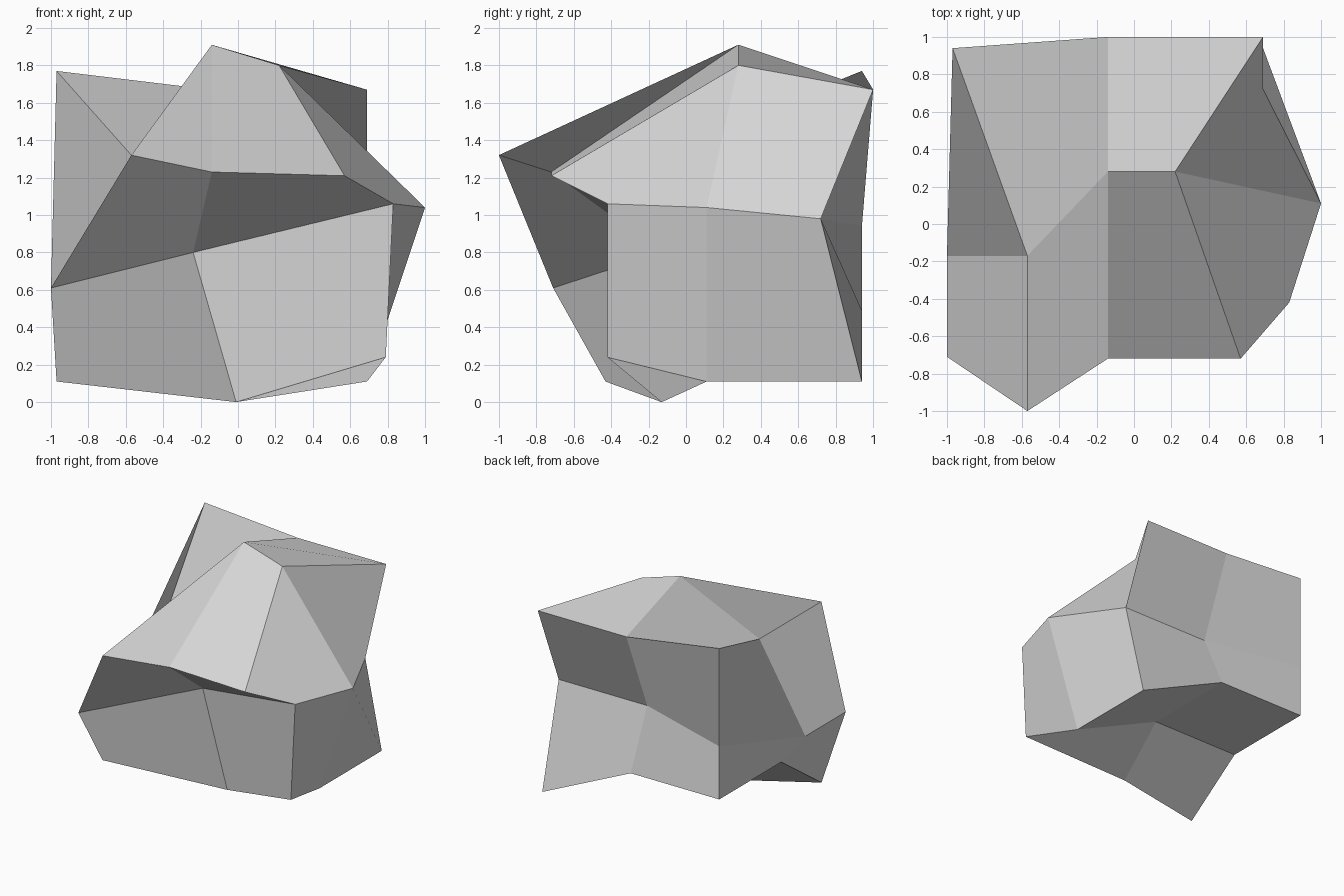
import bpy
import bmesh

default_cube = bpy.data.objects.get("Cube")
if default_cube:
    bpy.data.objects.remove(default_cube, do_unlink=True)


def make_material(name, rgb):
    """One flat colour for viewport and render."""
    material = bpy.data.materials.new(name)
    material.use_nodes = True
    colour = (*rgb, 1.0)
    material.diffuse_color = colour
    shader = material.node_tree.nodes["Principled BSDF"]
    shader.inputs["Base Color"].default_value = colour
    shader.inputs["Roughness"].default_value = 0.9
    return material


# Corner points of the boulder: a distorted three by three by three lattice.
# Each layer has a front, middle and back row, running from -x to +x.
bottom_layer = [
    [(-.97, -.43, .11), (-.01, -.13, 0), (.79, -.42, .24)],
    [(-.97, .11, .49), (-.14, .11, .49), (.69, .11, .11)],
    [(-.97, .94, .49), (-.14, .94, .49), (.69, .94, .11)],
]
middle_layer = [
    [(-1, -.71, .61), (-.24, -.13, .8), (.83, -.42, 1.06)],
    [(-1, -.17, .61), None, (1, .11, 1.04)],
    [(-.97, .94, .94), (-.14, .72, .98), (.69, .72, .98)],
]
top_layer = [
    [(-.57, -1, 1.32), (-.14, -.72, 1.23), (.57, -.72, 1.21)],
    [(-.57, -.17, 1.32), (-.14, .28, 1.91), (.22, .28, 1.8)],
    [(-.97, .94, 1.77), (-.14, 1, 1.67), (.69, 1, 1.67)],
]

# Facets (axis, side, column, row) that fold along their second diagonal
second_diagonal = {
    (0, 2, 0, 0), (0, 2, 1, 0), (0, 2, 1, 1),  # +x side
    (1, 0, 1, 1),                              # front overhang
    (2, 0, 1, 0),                              # underside
}


def lattice_key(axis, side, a, b):
    """Lattice index of a point on one of the six sides."""
    key = [a, b]
    key.insert(axis, side)
    return tuple(key)


def build_boulder(name, layers, material):
    bm = bmesh.new()
    points = {}
    for k, layer in enumerate(layers):
        for j, row in enumerate(layer):
            for i, position in enumerate(row):
                if position is not None:
                    points[i, j, k] = bm.verts.new(position)

    # Four facets on each of the six sides
    for axis in range(3):
        for side in (0, 2):
            for a in range(2):
                for b in range(2):
                    corners = [(a, b), (a + 1, b), (a + 1, b + 1), (a, b + 1)]
                    if (axis, side, a, b) in second_diagonal:
                        corners = corners[1:] + corners[:1]
                    bm.faces.new([points[lattice_key(axis, side, *c)] for c in corners])

    bmesh.ops.recalc_face_normals(bm, faces=bm.faces)
    mesh = bpy.data.meshes.new(name)
    bm.to_mesh(mesh)
    bm.free()
    mesh.materials.append(material)
    boulder = bpy.data.objects.new(name, mesh)
    bpy.context.collection.objects.link(boulder)
    return boulder


# Single faceted stone
stone_grey = make_material("stone_grey", (.67, .67, .67))
build_boulder("boulder", [bottom_layer, middle_layer, top_layer], stone_grey)
